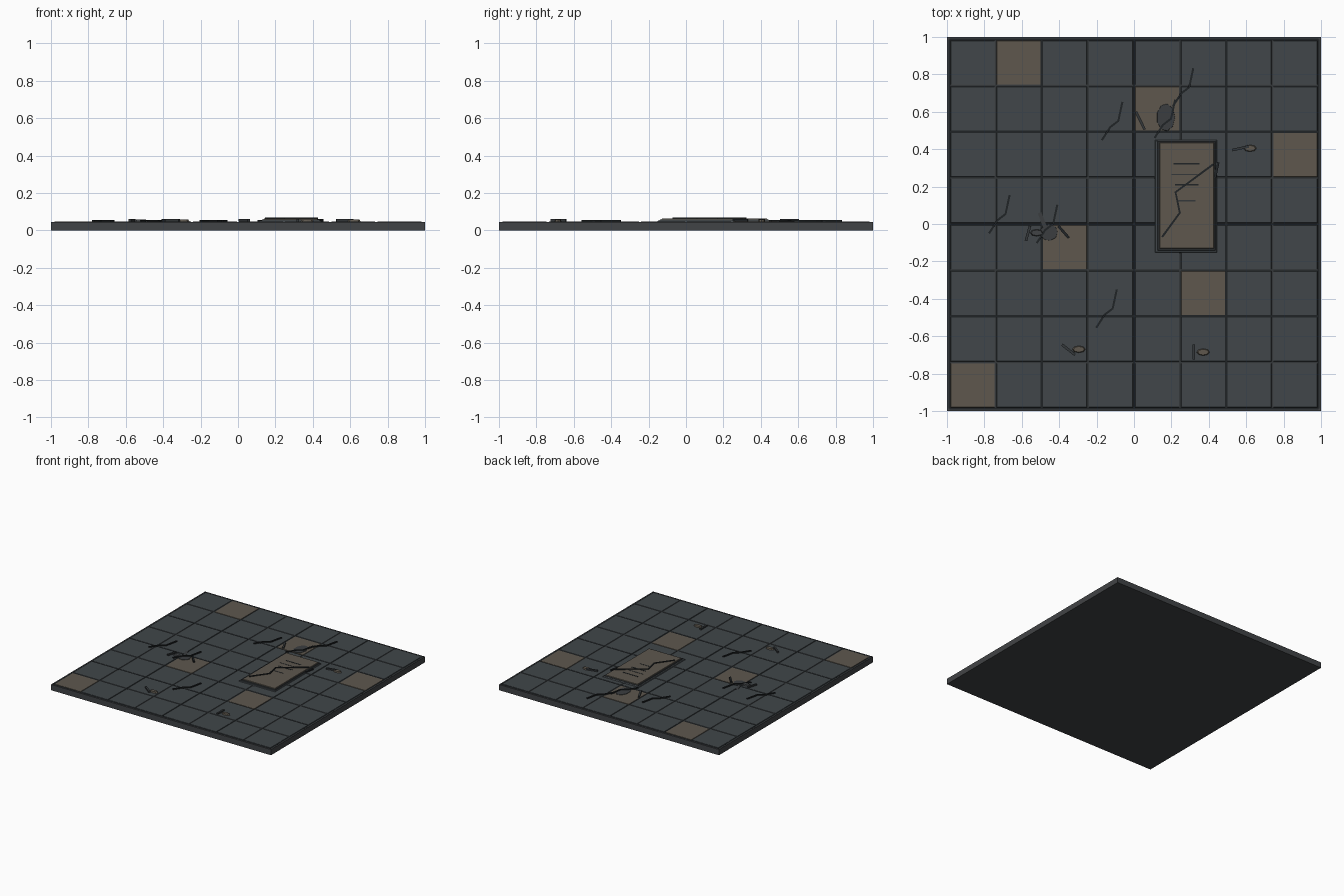
import bpy, bmesh, math
from mathutils import Vector

if "Cube" in bpy.data.objects:
    bpy.data.objects.remove(bpy.data.objects["Cube"])


def material(name, rgb):
    m = bpy.data.materials.new(name)
    m.diffuse_color = (*rgb, 1)
    m.use_nodes = True
    m.node_tree.nodes["Principled BSDF"].inputs["Base Color"].default_value = m.diffuse_color
    return m


STONE = material("blue grey stone", (0.052, 0.061, 0.067))
BASE = material("grey base", (0.053, 0.057, 0.061))
TAN = material("worn tan stone", (0.112, 0.097, 0.076))
DARK = material("dark crack", (0.014, 0.017, 0.019))
GROUT = material("grout grey", (0.034, 0.039, 0.042))
PATCH = material("dull grey patch", (0.043, 0.048, 0.051))


def finish(bm, name, mat):
    bmesh.ops.recalc_face_normals(bm, faces=bm.faces)
    me = bpy.data.meshes.new(name)
    bm.to_mesh(me)
    bm.free()
    me.materials.append(mat)
    ob = bpy.data.objects.new(name, me)
    bpy.context.collection.objects.link(ob)
    return ob


def prism(bm, pts, z0, z1, top=None):
    """Closed solid between an outline at z0 and a (possibly smaller) outline at z1."""
    lo = [bm.verts.new((x, y, z0)) for x, y in pts]
    hi = [bm.verts.new((x, y, z1)) for x, y in (top or pts)]
    n = len(lo)
    bm.faces.new(lo[::-1])
    bm.faces.new(hi)
    for i in range(n):
        bm.faces.new((lo[i], lo[(i + 1) % n], hi[(i + 1) % n], hi[i]))


def rect(x0, x1, y0, y1, d=0):
    return [(x0 + d, y0 + d), (x1 - d, y0 + d), (x1 - d, y1 - d), (x0 + d, y1 - d)]


def slab(name, mat, x0, x1, y0, y1, z0, z1, inset=0.0):
    bm = bmesh.new()
    prism(bm, rect(x0, x1, y0, y1), z0, z1, rect(x0, x1, y0, y1, inset))
    return finish(bm, name, mat)


def stroke(name, mat, pts, width, z0, z1):
    """Mitred ribbon solid following a polyline."""
    p = [Vector(q) for q in pts]
    left, right = [], []
    for i, q in enumerate(p):
        a = (p[i] - p[i - 1]).normalized() if i else (p[1] - p[0]).normalized()
        b = (p[i + 1] - p[i]).normalized() if i < len(p) - 1 else a
        t = (a + b).normalized()
        n = Vector((-t.y, t.x)) * width / 2
        left.append(q + n)
        right.append(q - n)
    bm = bmesh.new()
    for i in range(len(p) - 1):
        prism(bm, [tuple(v) for v in (right[i], right[i + 1], left[i + 1], left[i])], z0, z1)
    bmesh.ops.remove_doubles(bm, verts=bm.verts, dist=1e-5)
    inner = [f for f in bm.faces if all(len(e.link_faces) > 2 for e in f.edges)]
    bmesh.ops.delete(bm, geom=inner, context='FACES')
    return finish(bm, name, mat)


def disc(name, mat, x, y, rx, ry, z0, z1, sides=8, shrink=0.8):
    def ring(s):
        return [(x + rx * s * math.cos(2 * math.pi * i / sides),
                 y + ry * s * math.sin(2 * math.pi * i / sides)) for i in range(sides)]
    bm = bmesh.new()
    prism(bm, ring(1), z0, z1, ring(shrink))
    return finish(bm, name, mat)


# Floor base
slab("floor_base", BASE, -1, 1, -1, 1, 0, 0.045)

# Paving tiles, 8 x 8, with a few worn tan ones
PITCH, GAP, TOP = 0.2465, 0.005, 0.048
WORN = {(1, 7), (4, 6), (7, 5), (2, 3), (5, 2), (0, 0)}
for name, mat, worn in (("stone_tiles", STONE, False), ("worn_tiles", TAN, True)):
    bm = bmesh.new()
    for i in range(8):
        for j in range(8):
            if ((i, j) in WORN) != worn:
                continue
            r = rect((i - 4) * PITCH + GAP, (i - 3) * PITCH - GAP,
                     (j - 4) * PITCH + GAP, (j - 3) * PITCH - GAP)
            cx, cy = (i - 3.5) * PITCH, (j - 3.5) * PITCH
            s = 0.985
            prism(bm, r, 0.044, TOP, [(cx + (x - cx) * s, cy + (y - cy) * s) for x, y in r])
    finish(bm, name, mat)

# Joints: dark main joints, softer ones between
for k in range(-4, 5):
    main = k % 2 == 0
    mat, w, z = (DARK, 0.006, 0.0462) if main else (GROUT, 0.005, 0.0458)
    c, e = k * PITCH, 4 * PITCH
    slab("joint_lengthwise", mat, c - w, c + w, -e, e, 0.044, z)
    slab("joint_crosswise", mat, -e, e, c - w, c + w, 0.044, z - 0.0002)

# Thin rim strips around the edge
for s in (-1, 1):
    a, b = sorted((s * 0.9925, s))
    slab("rim_side", BASE, a, b, -1, 1, 0.044, 0.0465)
    slab("rim_end", BASE, -0.9925, 0.9925, a, b, 0.044, 0.0465)

# Dull worn patches
disc("patch_back", PATCH, 0.17, 0.57, 0.05, 0.075, 0.046, 0.0505, 9, 0.97)
disc("patch_left", PATCH, -0.455, -0.045, 0.048, 0.045, 0.046, 0.0505, 9, 0.97)
stroke("patch_left_tip", PATCH, [(-0.47, -0.03), (-0.505, 0.06)], 0.02, 0.046, 0.0503)

# Raised memorial plate on a stepped base
slab("plate_step", STONE, 0.11, 0.445, -0.155, 0.45, 0.046, 0.053, 0.005)
slab("plate_border", GROUT, 0.125, 0.437, -0.143, 0.445, 0.05, 0.059, 0.004)
slab("plate", TAN, 0.135, 0.428, -0.132, 0.437, 0.056, 0.063, 0.003)
for x0, x1, y, w, mat in ((0.21, 0.35, 0.322, 0.010, DARK), (0.20, 0.34, 0.265, 0.007, GROUT),
                          (0.22, 0.345, 0.21, 0.010, DARK), (0.23, 0.33, 0.125, 0.007, GROUT)):
    slab("plate_groove", mat, x0, x1, y - w / 2, y + w / 2, 0.062, 0.0645)
stroke("plate_crack", DARK, [(0.15, -0.07), (0.245, 0.06), (0.222, 0.17), (0.425, 0.32)],
       0.011, 0.062, 0.068)

# Repeating floor cracks
SHAPE = [(0, 0), (0.045, 0.07), (0.088, 0.103), (0.11, 0.205)]
for ox, oy in ((-0.172, 0.448), (0.11, 0.46), (0.207, 0.628), (-0.775, -0.05),
               (-0.52, -0.102), (-0.202, -0.555)):
    stroke("floor_crack", DARK, [(ox + x, oy + y) for x, y in SHAPE], 0.011, 0.046, 0.056)

# Loose splinters
for x0, y0, x1, y1, mat in (
        (0.01, 0.60, 0.057, 0.505, GROUT), (-0.578, -0.09, -0.556, -0.01, GROUT),
        (-0.405, -0.01, -0.348, -0.075, DARK), (-0.385, -0.645, -0.315, -0.70, GROUT),
        (0.32, -0.645, 0.32, -0.725, GROUT), (0.525, 0.395, 0.615, 0.415, GROUT),
        (0.433, 0.25, 0.45, 0.33, DARK)):
    stroke("splinter", mat, [(x0, y0), (x1, y1)], 0.014, 0.049, 0.060)

# Flat pebbles
for x, y, mat in ((0.62, 0.405, TAN), (-0.295, -0.67, TAN), (0.37, -0.685, TAN), (-0.52, -0.047, BASE)):
    disc("pebble", mat, x, y, 0.036, 0.019, 0.047, 0.058, 8)
